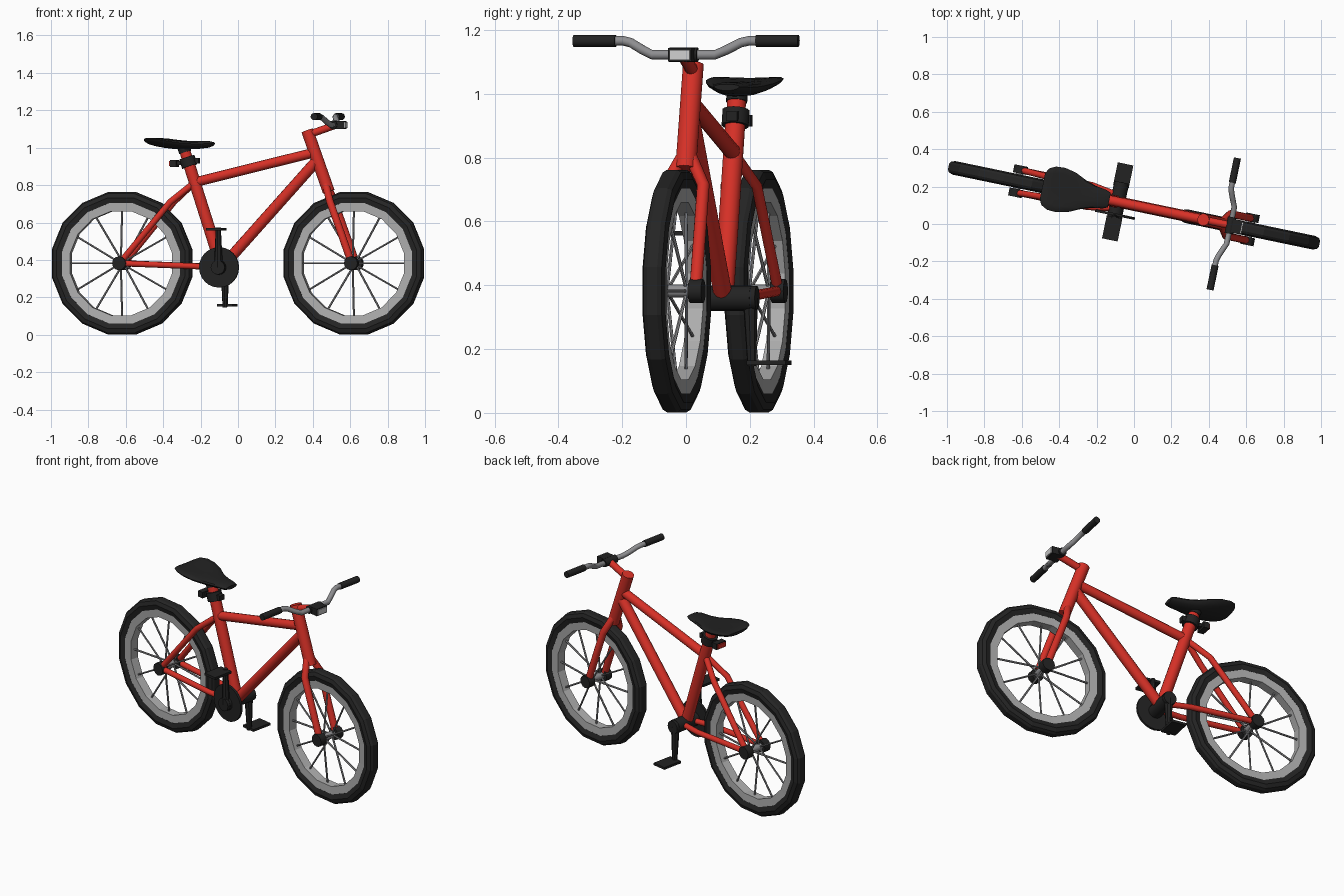
import bpy, bmesh
from math import sin, cos, pi, radians
from mathutils import Matrix, Vector

cube = bpy.data.objects.get("Cube")
if cube:
    bpy.data.objects.remove(cube, do_unlink=True)

# Bike is built along x, then turned and placed
PLACE = Matrix.Translation((0, 0.1, 0)) @ Matrix.Rotation(radians(-11.75), 4, "Z")


def material(name, r, g, b):
    m = bpy.data.materials.new(name)
    m.use_nodes = True
    m.diffuse_color = (r, g, b, 1)
    m.node_tree.nodes["Principled BSDF"].inputs["Base Color"].default_value = (r, g, b, 1)
    return m


RED = material("frame red", 0.68, 0.03, 0.02)
BLACK = material("black plastic", 0.016, 0.016, 0.016)
RUBBER = material("tyre rubber", 0.018, 0.018, 0.018)
RIM = material("rim silver", 0.42, 0.42, 0.42)
STEEL = material("spoke steel", 0.27, 0.27, 0.28)
LENS = material("lamp lens", 0.62, 0.62, 0.62)


def finish(name, bm, mat, smooth=True):
    bmesh.ops.recalc_face_normals(bm, faces=bm.faces)
    mesh = bpy.data.meshes.new(name)
    bm.to_mesh(mesh)
    bm.free()
    mesh.materials.append(mat)
    ob = bpy.data.objects.new(name, mesh)
    bpy.context.collection.objects.link(ob)
    ob.matrix_world = PLACE
    if smooth:
        bpy.ops.object.select_all(action="DESELECT")
        ob.select_set(True)
        bpy.context.view_layer.objects.active = ob
        bpy.ops.object.shade_smooth_by_angle(angle=radians(35))
    return ob


def loft(bm, rings, closed=False):
    """Skin a list of point rings, capping the ends unless closed."""
    loops = [[bm.verts.new(p) for p in ring] for ring in rings]
    n = len(loops[0])
    pairs = list(zip(loops, loops[1:]))
    if closed:
        pairs.append((loops[-1], loops[0]))
    else:
        bm.faces.new(loops[0])
        bm.faces.new(loops[-1])
    for a, b in pairs:
        for i in range(n):
            j = (i + 1) % n
            bm.faces.new((a[i], a[j], b[j], b[i]))


def sweep(bm, path, radius, sides=12):
    """Sweep a circle along a path; radius may be a (start, end) pair."""
    pts = [Vector(p) for p in path]
    r0, r1 = radius if isinstance(radius, tuple) else (radius, radius)
    rings = []
    for i, p in enumerate(pts):
        t = (pts[min(i + 1, len(pts) - 1)] - pts[max(i - 1, 0)]).normalized()
        ref = Vector((0, 0, 1)) if abs(t.z) < 0.6 else Vector((0, 1, 0))
        a = t.cross(ref).normalized()
        b = t.cross(a)
        r = r0 + (r1 - r0) * i / (len(pts) - 1)
        rings.append([p + r * (cos(2 * pi * k / sides) * a + sin(2 * pi * k / sides) * b)
                      for k in range(sides)])
    loft(bm, rings)


def tube(name, path, radius, mat, sides=12):
    bm = bmesh.new()
    sweep(bm, path, radius, sides)
    return finish(name, bm, mat)


def box(name, centre, size, mat, tilt=0):
    bm = bmesh.new()
    bmesh.ops.create_cube(bm, size=1, matrix=Matrix.Translation(centre)
                          @ Matrix.Rotation(tilt, 4, "Y") @ Matrix.Diagonal((*size, 1)))
    return finish(name, bm, mat, False)


def hoop(name, profile, x, mat, n=16):
    """Ring about the wheel axle from a closed (radius, width) profile."""
    bm = bmesh.new()
    angles = [(k + 0.5) * 2 * pi / n for k in range(n)]
    loft(bm, [[(x + r / cos(pi / n) * cos(a), w, AXLE_Z + r / cos(pi / n) * sin(a))
               for r, w in profile] for a in angles], closed=True)
    return finish(name, bm, mat, False)


# Key points on the frame
AXLE_Z, AXLE_X = 0.382, 0.633
BB = Vector((-0.089, 0, 0.36))
SEAT_TOP = Vector((-0.296, 0, 1.0))
HEAD_TOP = Vector((0.378, 0, 1.092))
FRONT_AXLE = Vector((AXLE_X, 0, AXLE_Z))


def on_head(z):
    return HEAD_TOP.lerp(FRONT_AXLE, (HEAD_TOP.z - z) / (HEAD_TOP.z - AXLE_Z))


def on_seat(z):
    return BB.lerp(SEAT_TOP, (z - BB.z) / (SEAT_TOP.z - BB.z))


# Wheels
half_tyre = [(0.322, 0.029), (0.35, 0.037), (0.372, 0.029), (0.38, 0.016)]
tyre_profile = half_tyre + [(r, -w) for r, w in reversed(half_tyre)]
rim_profile = [(0.33, 0.029), (0.278, 0.026), (0.278, -0.026), (0.33, -0.029)]
for label, x in (("front", AXLE_X), ("rear", -AXLE_X)):
    hoop(label + "_tyre", tyre_profile, x, RUBBER)
    hoop(label + "_rim", rim_profile, x, RIM)
    bm = bmesh.new()
    for k in range(12):
        a, side = k * pi / 6, 0.03 * (-1) ** k
        sweep(bm, [(x + 0.015 * cos(a), side, AXLE_Z + 0.015 * sin(a)),
                   (x + 0.284 * cos(a), 0, AXLE_Z + 0.284 * sin(a))], 0.0055, 6)
    finish(label + "_spokes", bm, STEEL)
    tube(label + "_hub", [(x, -0.06, AXLE_Z), (x, 0.06, AXLE_Z)], 0.02, STEEL)
    for side, s in (("left", 1), ("right", -1)):
        tube(f"{label}_{side}_hub_cap", [(x, s * 0.042, AXLE_Z), (x, s * 0.085, AXLE_Z)],
             0.037, BLACK)

# Main frame tubes
tube("head_tube", [HEAD_TOP, on_head(0.765)], 0.033, RED, 16)
tube("seat_tube", [BB, on_seat(0.9)], 0.032, RED, 16)
tube("seat_post", [on_seat(0.88), SEAT_TOP], 0.03, RED, 16)
tube("top_tube", [on_head(0.975), on_seat(0.815)], 0.026, RED)
tube("down_tube", [on_head(0.935), BB], 0.03, RED)

# Paired fork blades and stays
for side, s in (("left", 1), ("right", -1)):
    off = Vector((0, s * 0.06, 0))
    tube(side + "_fork_blade", [on_head(0.8) + off * 0.25, on_head(0.715) + off,
                                FRONT_AXLE + off], 0.02, RED)
    rear = Vector((-AXLE_X, s * 0.062, AXLE_Z))
    tube(side + "_seat_stay", [rear, (-0.36, s * 0.05, 0.71), on_seat(0.815)], 0.017, RED)
    tube(side + "_chain_stay", [rear, (-0.24, s * 0.06, 0.367),
                                BB + Vector((0, s * 0.035, 0))], 0.016, RED)

# Drivetrain
tube("bottom_bracket", [BB + Vector((0, -0.09, 0)), BB + Vector((0, 0.09, 0))], 0.04, BLACK, 16)
tube("chainring", [BB + Vector((0, -0.076, 0)), BB + Vector((0, -0.062, 0))], 0.108, BLACK, 24)
for side, s in (("left", 1), ("right", -1)):
    start = BB + Vector((0, s * 0.085, 0))
    end = start + Vector((0, s * 0.005, -s * 0.213))
    tube(side + "_crank", [start, end], (0.024, 0.014), BLACK, 8)
    tube(side + "_crank_boss", [BB + Vector((0, s * 0.06, 0)), BB + Vector((0, s * 0.107, 0))],
         0.038, BLACK, 16)
    box(side + "_pedal", (BB.x, s * 0.145, BB.z - s * 0.203), (0.085, 0.125, 0.014), BLACK)

# Stem, handlebar, grips and lamp
tube("stem", [on_head(1.07), (0.535, 0, 1.122)], 0.02, RED)
half_bar = [(0.527, 0.1, 1.122), (0.512, 0.135, 1.138), (0.496, 0.175, 1.16), (0.49, 0.2, 1.166),
            (0.49, 0.24, 1.166)]
tube("handlebar", [(x, -y, z) for x, y, z in reversed(half_bar)] + half_bar, 0.015, STEEL)
for side, s in (("left", 1), ("right", -1)):
    tube(side + "_grip", [(0.49, s * 0.225, 1.166), (0.49, s * 0.36, 1.166)], 0.019, BLACK)
tube("bar_clamp", [(0.527, -0.045, 1.122), (0.527, 0.045, 1.122)], 0.023, BLACK)
box("lamp_body", (0.561, 0, 1.122), (0.05, 0.075, 0.042), BLACK)
box("lamp_lens", (0.588, 0, 1.122), (0.008, 0.064, 0.032), LENS)

# Seat clamp and rear reflector
tube("seat_clamp", [on_seat(0.9), on_seat(0.948)], 0.043, BLACK, 16)
box("clamp_bolt", on_seat(0.925) + Vector((0.045, 0.0, 0.005)), (0.03, 0.035, 0.03), BLACK)
box("reflector_arm", on_seat(0.918) + Vector((-0.045, 0, 0)), (0.05, 0.03, 0.02), BLACK)
box("reflector_body", on_seat(0.918) + Vector((-0.078, 0, -0.003)), (0.035, 0.07, 0.036), BLACK)
box("reflector_lens", on_seat(0.918) + Vector((-0.098, 0, -0.003)), (0.008, 0.058, 0.026), RED)

# Saddle: (x, half width, centre height, half thickness)
stations = [(-0.5, 0.07, 1.036, 0.008), (-0.485, 0.1, 1.034, 0.016), (-0.45, 0.118, 1.028, 0.02),
            (-0.4, 0.121, 1.022, 0.023), (-0.34, 0.108, 1.016, 0.024), (-0.28, 0.08, 1.014, 0.023),
            (-0.22, 0.06, 1.015, 0.022), (-0.16, 0.05, 1.018, 0.018), (-0.135, 0.04, 1.02, 0.01)]
bm = bmesh.new()
rings = []
for x, w, z, t in stations:
    ring = []
    for k in range(16):
        a = k * pi / 8
        y = w * cos(a)
        ring.append((x, y, z + t * sin(a) + 0.02 * (y / 0.12) ** 2))
    rings.append(ring)
loft(bm, rings)
finish("saddle", bm, BLACK)
tube("saddle_mount", [on_seat(0.975), on_seat(1.005)], 0.034, BLACK)
